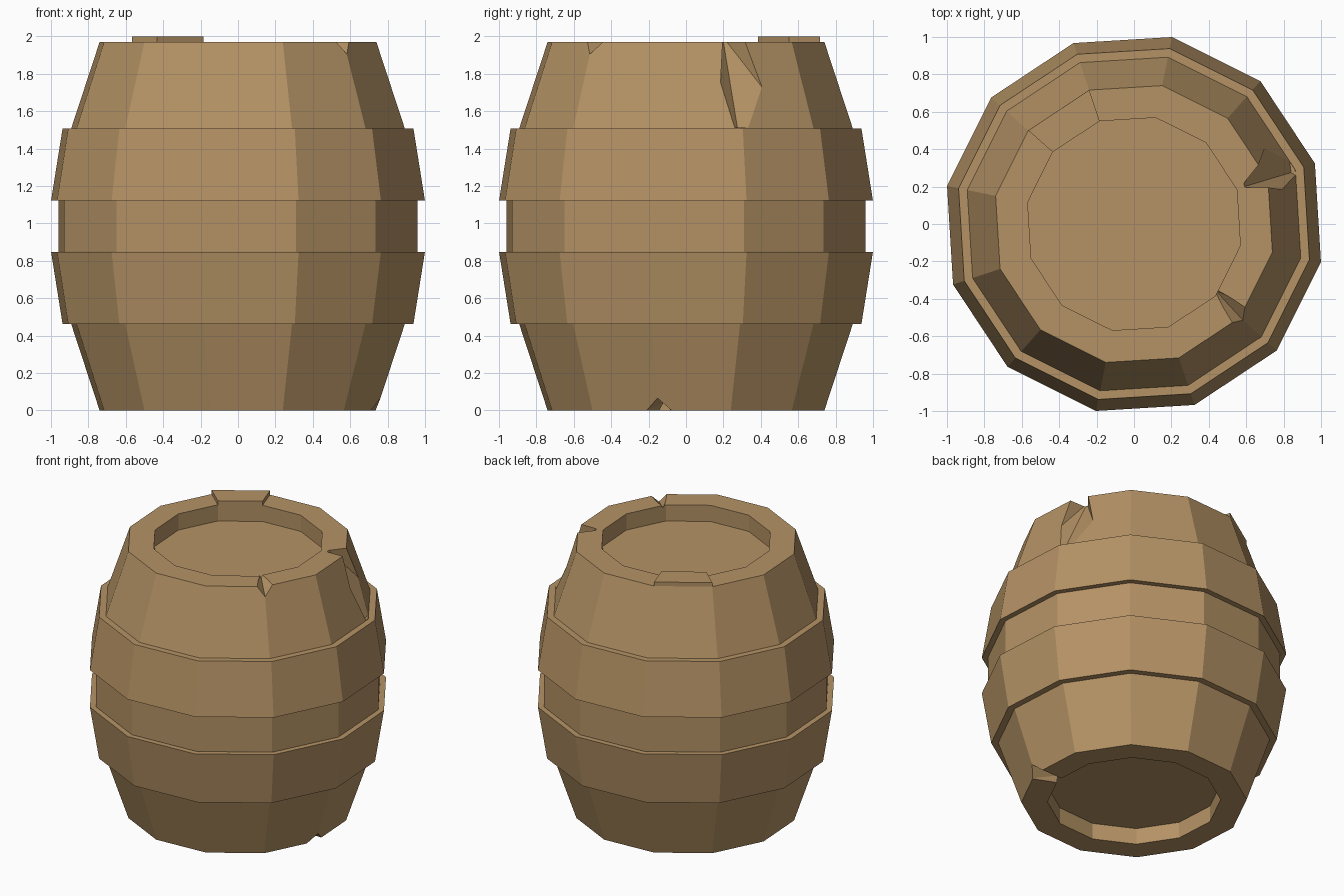
import bpy, bmesh
from math import radians, cos, sin

if "Cube" in bpy.data.objects:
    bpy.data.objects.remove(bpy.data.objects["Cube"])

SIDES, OFFSET, TOP = 12, 18.5, 1.97

wood = bpy.data.materials.new("wood")
wood.diffuse_color = (0.46, 0.29, 0.13, 1)
wood.use_nodes = True
wood.node_tree.nodes["Principled BSDF"].inputs["Base Color"].default_value = wood.diffuse_color


def polar(r, z, k):
    a = radians(OFFSET + 360 / SIDES * k)
    return (r * cos(a), r * sin(a), z)


def finish(name, bm):
    bmesh.ops.recalc_face_normals(bm, faces=bm.faces)
    me = bpy.data.meshes.new(name)
    bm.to_mesh(me)
    bm.free()
    me.materials.append(wood)
    ob = bpy.data.objects.new(name, me)
    bpy.context.collection.objects.link(ob)
    return ob


def lathe(name, profile, closed=False):
    """Turn an (r, z) profile; open profiles are capped at both ends."""
    bm = bmesh.new()
    rings = [[bm.verts.new(polar(r, z, k)) for k in range(SIDES)] for r, z in profile]
    pairs = list(zip(rings, rings[1:]))
    if closed:
        pairs.append((rings[-1], rings[0]))
    else:
        bm.faces.new(rings[0])
        bm.faces.new(rings[-1])
    for a, b in pairs:
        for k in range(SIDES):
            n = (k + 1) % SIDES
            bm.faces.new((a[k], a[n], b[n], b[k]))
    return finish(name, bm)


def hull(name, points):
    bm = bmesh.new()
    for p in points:
        bm.verts.new(p)
    bmesh.ops.convex_hull(bm, input=bm.verts)
    return finish(name, bm)


def cut(target, cutter):
    cutter.hide_render = True
    mod = target.modifiers.new("cut", "BOOLEAN")
    mod.operation, mod.solver, mod.object = "DIFFERENCE", "EXACT", cutter
    bpy.context.view_layer.objects.active = target
    bpy.ops.object.modifier_apply(modifier=mod.name)
    bpy.data.objects.remove(cutter)


# Barrel body with recessed lids
half = [(0.58, 0.12), (0.58, 0), (0.755, 0), (0.91, 0.462), (0.98, 0.85)]
body = lathe("barrel_body", half + [(r, TOP - z) for r, z in reversed(half)])

# Two hoops, mirrored about mid height
hoop = [(0.905, 0.462), (0.957, 0.462), (1.02, 0.848), (0.975, 0.848)]
lathe("lower_hoop", hoop, True)
lathe("upper_hoop", [(r, TOP - z) for r, z in hoop], True)

# Long split at the right of the upper staves
apex_t, apex_b = (0.59, 0.20), (0.84, 0.275)
sides = [((0.68, 0.32), (0.83, 0.35)), ((0.735, 0.20), (0.88, 0.25))]
pts = [(*apex_b, 1.512)]
slope = [(t - b) / 0.46 for t, b in zip(apex_t, apex_b)]
pts.append((apex_t[0] + slope[0] * 0.03, apex_t[1] + slope[1] * 0.03, TOP + 0.03))
for t, b in sides:
    for (px, py), (ax, ay), z in ((t, apex_t, TOP + 0.03), (b, apex_b, 1.512)):
        f = 2.2 if z > 1.9 else 4
        pts.append((ax + (px - ax) * f, ay + (py - ay) * f, z))
cut(body, hull("split_cutter", pts))

# Small chip in the top rim, front right
cut(body, hull("top_chip_cutter", [
    (0.43, -0.375, 2.0), (0.455, -0.34, 2.0), (0.44, -0.36, 1.955),
    (0.54, -0.60, 2.0), (0.67, -0.46, 2.0), (0.61, -0.545, 1.895)]))

# Small chip in the bottom rim, right
cut(body, hull("bottom_chip_cutter", [
    (0.55, -0.155, -0.02), (0.55, -0.07, -0.02), (0.55, -0.112, 0.045),
    (0.80, -0.26, -0.02), (0.80, -0.06, -0.02), (0.80, -0.16, 0.07)]))

# Raised stave end on the top rim
hull("raised_stave_end", [polar(r, z, k) for r in (0.58, 0.755)
                          for z in (TOP - 0.001, 2.0) for k in (3, 4)])
